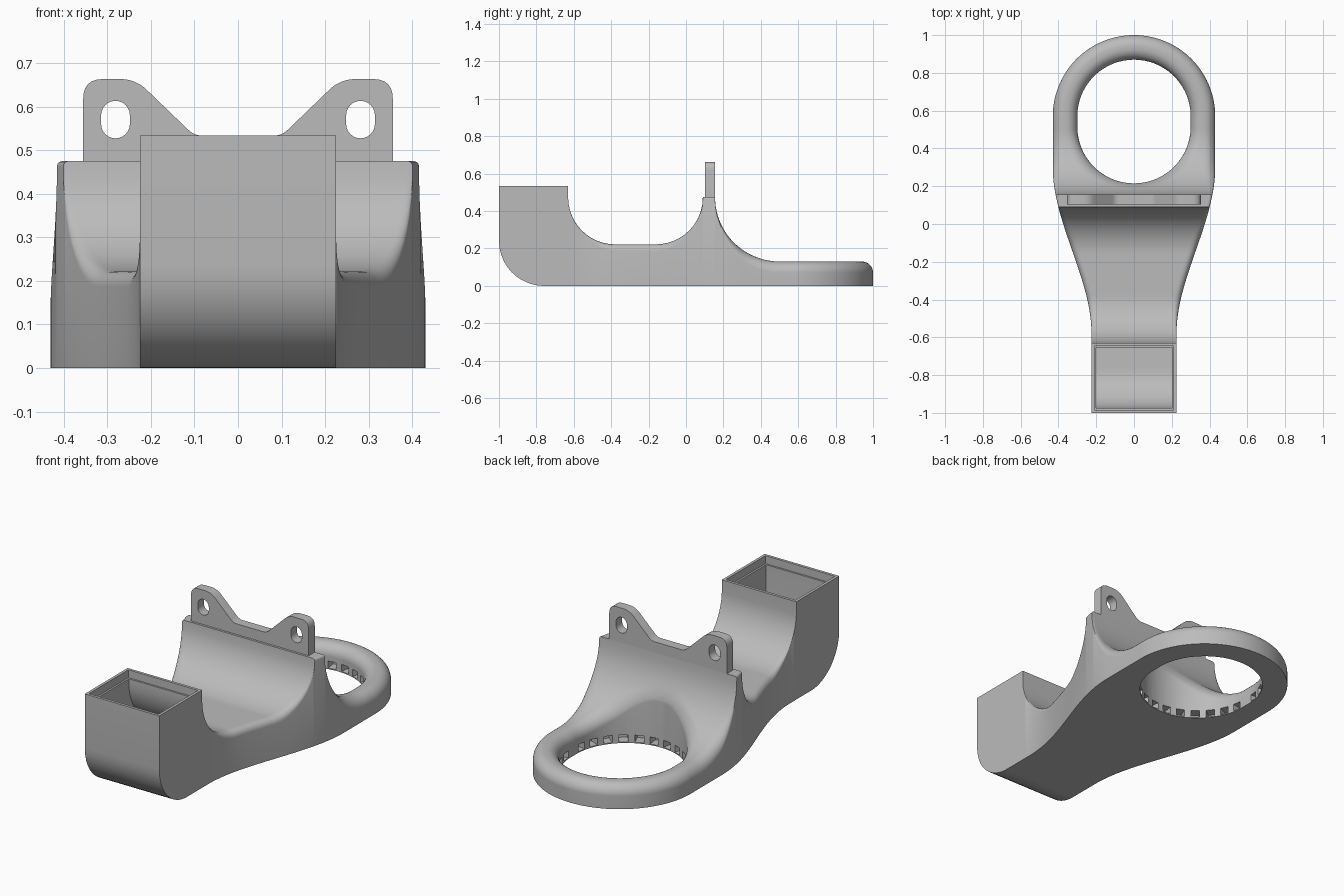
import bpy, bmesh
from math import sin, cos, pi, sqrt, hypot
from mathutils import Vector, Matrix

if "Cube" in bpy.data.objects:
    bpy.data.objects.remove(bpy.data.objects["Cube"])

grey = bpy.data.materials.new("plain grey")
grey.use_nodes = True
colour = (0.5, 0.5, 0.5, 1)
grey.diffuse_color = colour
grey.node_tree.nodes["Principled BSDF"].inputs["Base Color"].default_value = colour

RING, RING_Y = 0.43, 0.57       # outer radius and centre of the round end
HOLE, HOLE_Y = 0.30, 0.515      # hole radius and its front centre


def make(name, bm):
    bmesh.ops.recalc_face_normals(bm, faces=bm.faces)
    mesh = bpy.data.meshes.new(name)
    bm.to_mesh(mesh)
    bm.free()
    mesh.materials.append(grey)
    obj = bpy.data.objects.new(name, mesh)
    bpy.context.collection.objects.link(obj)
    return obj


def prism(bm, points, direction):
    """Closed outline pushed along a direction."""
    face = bm.faces.new([bm.verts.new(p) for p in points])
    out = bmesh.ops.extrude_face_region(bm, geom=[face])
    verts = [g for g in out["geom"] if isinstance(g, bmesh.types.BMVert)]
    bmesh.ops.translate(bm, verts=verts, vec=direction)


def cut(obj, cutter):
    cutter.hide_render = True
    mod = obj.modifiers.new("cut", "BOOLEAN")
    mod.operation, mod.solver, mod.object = "DIFFERENCE", "EXACT", cutter
    bpy.context.view_layer.objects.active = obj
    bpy.ops.object.modifier_apply(modifier=mod.name)
    bpy.data.objects.remove(cutter)


def smooth(obj):
    bpy.ops.object.select_all(action="DESELECT")
    obj.select_set(True)
    bpy.context.view_layer.objects.active = obj
    bpy.ops.object.shade_smooth_by_angle(angle=0.6)


def arc(cy, cz, r, a0, a1, n=12):
    angles = [(a0 + (a1 - a0) * i / n) * pi / 180 for i in range(n + 1)]
    return [(cy + r * cos(a), cz + r * sin(a)) for a in angles]


def sag(d, r):
    """Drop of a circular arc of radius r at distance d from its edge."""
    d = max(d, 0)
    return r - sqrt(max(r * r - (r - d) ** 2, 0)) if d < r else 0


# Shape rules of the duct body along y
def half_width(y):
    if y > RING_Y:
        return sqrt(max(RING ** 2 - (y - RING_Y) ** 2, 0))
    t = min(max((y + 0.58) / 0.88, 0), 1)
    return 0.225 + (RING - 0.225) * t * t * (3 - 2 * t)


def hole_width(y):
    dy = y - min(max(y, HOLE_Y), RING_Y)
    w2 = HOLE ** 2 - dy * dy
    return sqrt(w2) if w2 > 1e-7 else 0


def height(y):
    if y <= -0.63:
        return 0.533
    if y < 0.09:
        return 0.222 + sag(y + 0.63, 0.25) + sag(0.09 - y, 0.25)
    return 0.13 + sag(y - 0.155, 0.345)


def fillet(y):
    keys = [(-1, 0), (-0.62, 0), (-0.4, 0.035), (-0.1, 0.035), (0.08, 0.012),
            (0.16, 0.012), (0.3, 0.06), (1.01, 0.06)]
    for (a, ra), (b, rb) in zip(keys, keys[1:]):
        if y <= b:
            return ra + (rb - ra) * (y - a) / (b - a)


def top(x, y):
    r = fillet(y)
    edge = RING - hypot(x, y - RING_Y) if y > RING_Y else half_width(y) - x
    inner = hypot(x, y - min(max(y, HOLE_Y), RING_Y)) - HOLE
    return height(y) - sag(edge, r) - (sag(inner, r) if y > 0.156 else 0)


# Duct body: one half lofted along y, then mirrored
spans = [(-1, -0.76, 14), (-0.76, -0.63, 2), (-0.6299, -0.38, 14), (-0.38, -0.16, 6),
         (-0.16, 0.09, 14), (0.09, 0.155, 3), (0.155, 0.215, 8), (0.215, HOLE_Y, 20),
         (HOLE_Y, RING_Y, 3), (RING_Y, 0.87, 24), (0.87, 1, 20)]
stations = sorted({round(a + (b - a) * (1 - cos(pi * i / n)) / 2, 6)
                   for a, b, n in spans for i in range(n + 1)})
COLS = 28
bm = bmesh.new()
upper, lower = [], []
for y in stations:
    a, w = hole_width(y), half_width(y)
    xs = [a + (w - a) * (1 - cos(pi * j / COLS)) / 2 for j in range(COLS + 1)]
    floor = sag(y + 1, 0.24)
    upper.append([bm.verts.new((x, y, top(x, y))) for x in xs])
    lower.append([bm.verts.new((x, y, floor)) for x in xs])
for j in range(COLS):
    bm.faces.new((upper[0][j], upper[0][j + 1], lower[0][j + 1], lower[0][j]))
for i in range(len(stations) - 1):
    for rows in (upper, lower):
        for j in range(COLS):
            bm.faces.new((rows[i][j], rows[i][j + 1], rows[i + 1][j + 1], rows[i + 1][j]))
    walls = [COLS]
    if hole_width(stations[i]) + hole_width(stations[i + 1]) > 0:
        walls.append(0)
    for j in walls:
        bm.faces.new((upper[i][j], upper[i + 1][j], lower[i + 1][j], lower[i][j]))
copy = bmesh.ops.duplicate(bm, geom=bm.verts[:] + bm.edges[:] + bm.faces[:])
for v in copy["geom"]:
    if isinstance(v, bmesh.types.BMVert):
        v.co.x = -v.co.x
bmesh.ops.remove_doubles(bm, verts=bm.verts, dist=1e-5)
body = make("duct_body", bm)

# Inlet channel with a slightly wider rim
bm = bmesh.new()
channel = ([(-0.975, 0.6)] + arc(-0.76, 0.24, 0.215, 180, 270)
           + [(-0.25, 0.025), (-0.25, 0.195)] + arc(-0.38, 0.47, 0.275, 270, 180)
           + [(-0.655, 0.6)])
prism(bm, [(-0.2, y, z) for y, z in channel], (0.4, 0, 0))
cut(body, make("inlet_cutter", bm))
bm = bmesh.new()
prism(bm, [(x, y, 0.49) for x, y in
           ((-0.21, -0.985), (0.21, -0.985), (0.21, -0.645), (-0.21, -0.645))], (0, 0, 0.1))
cut(body, make("rim_cutter", bm))

# Air outlets around the foot of the hole
bm = bmesh.new()
SLOTS = 24
for k in range(SLOTS):
    a = 2 * pi * (k + 0.5) / SLOTS
    cy = RING_Y if sin(a) > 0 else HOLE_Y
    place = (Matrix.Translation((HOLE * cos(a), cy + HOLE * sin(a), 0.025))
             @ Matrix.Rotation(a, 4, "Z") @ Matrix.Diagonal((0.11, 0.045, 0.038, 1)))
    bmesh.ops.create_cube(bm, size=1, matrix=place)
cut(body, make("outlet_cutter", bm))
smooth(body)


# Mounting plate with two eared ends
def rounded(corners, n=6):
    """Outline with each corner (x, z, radius) softened by a small curve."""
    out = []
    for i, (x, z, r) in enumerate(corners):
        p = Vector((x, z))
        if r == 0:
            out.append(p)
            continue
        before = p + (Vector(corners[i - 1][:2]) - p).normalized() * r
        after = p + (Vector(corners[(i + 1) % len(corners)][:2]) - p).normalized() * r
        for k in range(n + 1):
            t = k / n
            out.append(before * (1 - t) ** 2 + p * 2 * t * (1 - t) + after * t * t)
    return out


half = [(0.355, 0.46, 0), (0.355, 0.663, 0.045), (0.235, 0.663, 0.035), (0.1, 0.533, 0.02)]
outline = rounded(half + [(-x, z, r) for x, z, r in reversed(half)])
bm = bmesh.new()
prism(bm, [(p.x, 0.102, p.y) for p in outline], (0, 0.053, 0))
plate = make("mounting_plate", bm)
bm = bmesh.new()
for side in (-1, 1):
    loop = arc(side * 0.281, 0.58, 0.033, 0, 180) + arc(side * 0.281, 0.56, 0.033, 180, 360)
    prism(bm, [(x, 0, z) for x, z in loop], (0, 0.3, 0))
cut(plate, make("screw_hole_cutter", bm))
smooth(plate)
